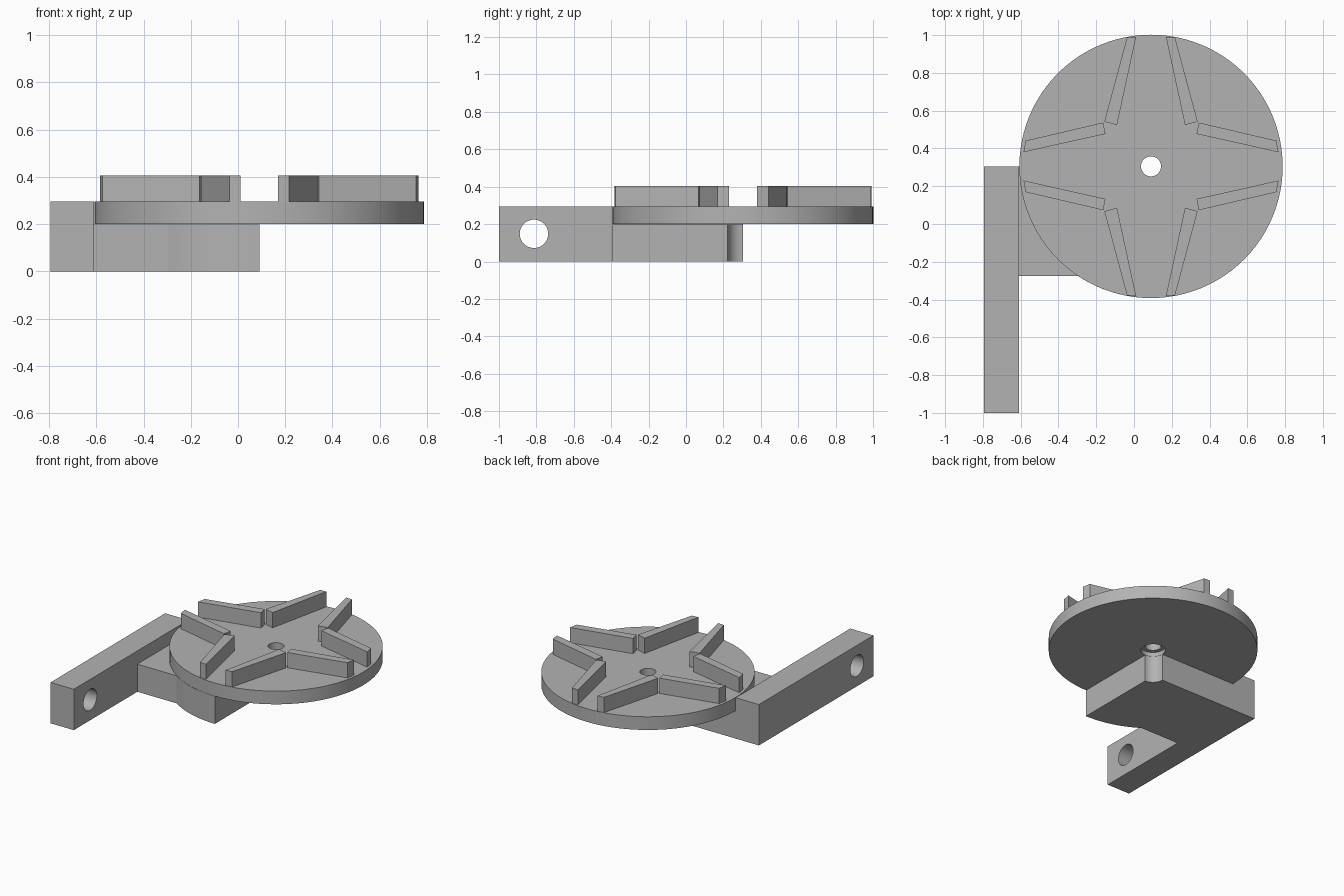
import bpy
import bmesh
from math import sin, cos, pi, tau, atan2, sqrt, radians

cube = bpy.data.objects.get("Cube")
if cube:
    bpy.data.objects.remove(cube)

CX, CY = 0.09, 0.305          # rotor axis
RADIUS, BORE, RECESS = 0.697, 0.053, 0.082
DISC_Z, TOP_Z, VANE_Z = 0.2, 0.295, 0.405

GREY = (0.45, 0.45, 0.45, 1)
grey = bpy.data.materials.new("plain grey")
grey.use_nodes = True
grey.diffuse_color = GREY
grey.node_tree.nodes["Principled BSDF"].inputs["Base Color"].default_value = GREY


def finish(name, bm, smooth=False):
    bmesh.ops.recalc_face_normals(bm, faces=bm.faces)
    mesh = bpy.data.meshes.new(name)
    bm.to_mesh(mesh)
    bm.free()
    mesh.materials.append(grey)
    obj = bpy.data.objects.new(name, mesh)
    bpy.context.collection.objects.link(obj)
    if smooth:
        bpy.ops.object.select_all(action="DESELECT")
        obj.select_set(True)
        bpy.context.view_layer.objects.active = obj
        bpy.ops.object.shade_smooth_by_angle(angle=radians(30))
    return obj


def prism(name, outline, z0, z1, smooth=False):
    """Extrude a flat xy outline from z0 up to z1."""
    bm = bmesh.new()
    face = bm.faces.new([bm.verts.new((x, y, z0)) for x, y in outline])
    result = bmesh.ops.extrude_face_region(bm, geom=[face])
    verts = [v for v in result["geom"] if isinstance(v, bmesh.types.BMVert)]
    bmesh.ops.translate(bm, verts=verts, vec=(0, 0, z1 - z0))
    return finish(name, bm, smooth)


def arc(radius, start, end, steps):
    angles = [start + (end - start) * i / steps for i in range(steps + 1)]
    return [(CX + radius * cos(a), CY + radius * sin(a)) for a in angles]


# Rotor disc: turned profile with a bore and a wider recess underneath
profile = [(BORE, TOP_Z), (RADIUS, TOP_Z), (RADIUS, DISC_Z),
           (RECESS, DISC_Z), (RECESS, 0.23), (BORE, 0.23)]
bm = bmesh.new()
ring = [bm.verts.new((CX + r, CY, z)) for r, z in profile]
edges = [bm.edges.new((ring[i - 1], ring[i])) for i in range(len(ring))]
bmesh.ops.spin(bm, geom=ring + edges, cent=(CX, CY, 0), axis=(0, 0, 1),
               angle=tau, steps=96, use_merge=True)
bmesh.ops.remove_doubles(bm, verts=bm.verts, dist=0.0001)
finish("rotor_disc", bm, smooth=True)

# Vanes: one outline of each kind, mirrored into the four quadrants
vanes = {
    "side_vane": [(0.675, 0.075), (0.664, 0.136), (0.253, 0.232), (0.241, 0.172)],
    "end_vane": [(0.079, 0.686), (0.127, 0.683), (0.247, 0.237), (0.180, 0.219)],
}
for name, outline in vanes.items():
    for sx, side in ((1, "left"), (-1, "right")):
        for sy, end in ((1, "back"), (-1, "front")):
            points = [(CX + sx * x, CY + sy * y) for x, y in outline]
            prism(f"{name}_{end}_{side}", points, TOP_Z, VANE_Z)

# Support block: follows the disc rim in front, notched around the axis
ARM_X, FRONT = -0.61, -0.58
rim_start = atan2(FRONT, -sqrt(RADIUS ** 2 - FRONT ** 2))
outline = [(ARM_X, CY), (ARM_X, CY + FRONT)]
outline += arc(RADIUS, rim_start, -pi / 2, 16)
outline += arc(RECESS, -pi / 2, -pi, 12)
prism("support_block", outline, 0, DISC_Z - 0.001, smooth=True)

# Mounting arm with a round cross hole near the front end
arm = prism("mounting_arm", [(-0.795, -1), (ARM_X, -1), (ARM_X, CY), (-0.795, CY)],
            0, TOP_Z)
bpy.ops.mesh.primitive_cylinder_add(vertices=48, radius=0.076, depth=0.5,
                                    location=(-0.7, -0.813, 0.148),
                                    rotation=(0, pi / 2, 0))
cutter = bpy.context.object
cutter.name = "hole_cutter"
cutter.hide_render = True
cutter.display_type = "WIRE"
cut = arm.modifiers.new("cross_hole", "BOOLEAN")
cut.operation = "DIFFERENCE"
cut.solver = "EXACT"
cut.object = cutter
bpy.context.view_layer.objects.active = arm
bpy.ops.object.modifier_apply(modifier=cut.name)
bpy.data.objects.remove(cutter)
bpy.ops.object.select_all(action="DESELECT")
arm.select_set(True)
bpy.context.view_layer.objects.active = arm
bpy.ops.object.shade_smooth_by_angle(angle=radians(30))
